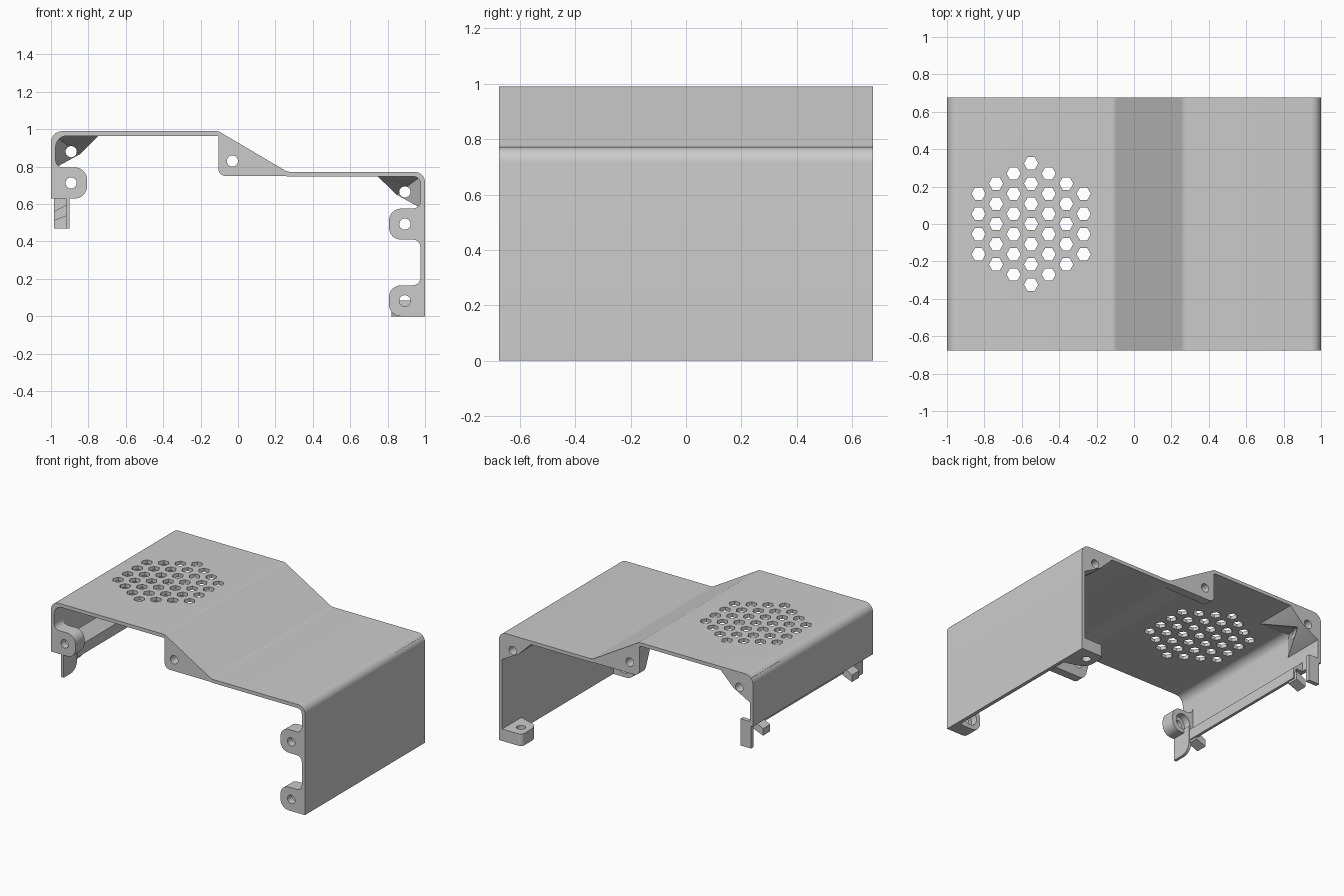
import bpy, bmesh, math
from mathutils import Vector, Matrix

cube = bpy.data.objects.get("Cube")
if cube:
    bpy.data.objects.remove(cube, do_unlink=True)

grey = bpy.data.materials.new("plain_grey")
grey.use_nodes = True
COLOUR = (0.6, 0.6, 0.6, 1)
grey.diffuse_color = COLOUR
grey.node_tree.nodes["Principled BSDF"].inputs["Base Color"].default_value = COLOUR

END = 0.675    # half depth
WALL = 0.025   # shell thickness
HOLE = 0.03    # screw hole radius


def finish(name, bm):
    bmesh.ops.recalc_face_normals(bm, faces=bm.faces)
    mesh = bpy.data.meshes.new(name)
    bm.to_mesh(mesh)
    bm.free()
    mesh.materials.append(grey)
    obj = bpy.data.objects.new(name, mesh)
    bpy.context.collection.objects.link(obj)
    return obj


def rounded(points, steps=8):
    """Corner list (u, v[, radius]) to an outline with filleted corners."""
    out = []
    for i, p in enumerate(points):
        c = Vector(p[:2])
        if len(p) < 3:
            out.append(c)
            continue
        a = (Vector(points[i - 1][:2]) - c).normalized()
        b = (Vector(points[(i + 1) % len(points)][:2]) - c).normalized()
        half = a.angle(b) / 2
        centre = c + (a + b).normalized() * (p[2] / math.sin(half))
        start = c + a * (p[2] / math.tan(half)) - centre
        end = c + b * (p[2] / math.tan(half)) - centre
        sweep = start.angle_signed(end)
        for k in range(steps + 1):
            out.append(centre + Matrix.Rotation(-sweep * k / steps, 2) @ start)
    return out


def prism(name, points, lo, hi, axis="y"):
    """Extrude an outline along one axis."""
    place = {"x": lambda u, v, w: (w, u, v),
             "y": lambda u, v, w: (u, w, v),
             "z": lambda u, v, w: (u, v, w)}[axis]
    bm = bmesh.new()
    outline = rounded(points)
    ends = [[bm.verts.new(place(p.x, p.y, w)) for p in outline] for w in (lo, hi)]
    for ring in ends:
        bm.faces.new(ring)
    for i in range(len(outline)):
        bm.faces.new((ends[0][i - 1], ends[0][i], ends[1][i], ends[1][i - 1]))
    return finish(name, bm)


def cut(obj, cutter):
    mod = obj.modifiers.new("cut", "BOOLEAN")
    mod.operation, mod.solver, mod.object = "DIFFERENCE", "EXACT", cutter
    bpy.context.view_layer.objects.active = obj
    bpy.ops.object.modifier_apply(modifier=mod.name)
    bpy.data.objects.remove(cutter, do_unlink=True)


def bore(obj, centre, radius, length, axis="Y", sides=24):
    bm = bmesh.new()
    turn = Matrix.Rotation(math.pi / 2, 4, "X") if axis == "Y" else Matrix()
    bmesh.ops.create_cone(bm, cap_ends=True, segments=sides, radius1=radius, radius2=radius,
                          depth=length, matrix=Matrix.Translation(centre) @ turn)
    cut(obj, finish("bore_cutter", bm))


# Stepped shell
shell = prism("shell", [
    (-1, 0.63), (-1, 0.99, 0.06), (-0.105, 0.99, 0.04), (0.265, 0.772, 0.06),
    (1, 0.772, 0.055), (1, 0), (1 - WALL, 0), (1 - WALL, 0.747, 0.035),
    (0.26, 0.747, 0.04), (-0.11, 0.965, 0.04), (WALL - 1, 0.965, 0.06),
    (WALL - 1, 0.63)], -END, END)

# Hexagonal vent grid
bm = bmesh.new()
for q in range(-3, 4):
    for r in range(-3, 4):
        if abs(q + r) <= 3:
            spot = Vector((-0.55 + q * 0.0937, (r + q / 2) * 0.108, 0.98))
            turn = Matrix.Rotation(math.pi / 6, 4, "Z")
            bmesh.ops.create_cone(bm, cap_ends=True, segments=6, radius1=0.038,
                                  radius2=0.038, depth=0.1,
                                  matrix=Matrix.Translation(spot) @ turn)
vents = finish("vent_cutter", bm)
flat = max(v.co.x for v in vents.data.vertices) - (-0.55 + 3 * 0.0937)
if flat < 0.037:   # keep a corner pointing along x
    for i, v in enumerate(vents.data.vertices):
        q = round((v.co.x + 0.55) / 0.0937)
        cx = -0.55 + q * 0.0937
        cy = (round(v.co.y / 0.108 - q / 2) + q / 2) * 0.108
        dx, dy = v.co.x - cx, v.co.y - cy
        v.co.x, v.co.y = cx + dy, cy + dx
cut(shell, vents)


# Front screw lugs on the side walls
def lug(name, side, z, blend_below):
    lo, hi, inner, tip = z - 0.083, z + 0.083, 1 - WALL, 0.807
    pts = [(0.99, hi + 0.05), (inner, hi + 0.05), (inner, hi, 0.04),
           (tip, hi, 0.065), (tip, lo, 0.065)]
    if blend_below:
        pts += [(inner, lo, 0.04), (inner, lo - 0.05), (0.99, lo - 0.05)]
    else:
        pts += [(0.99, lo)]
    obj = prism(name, [(side * p[0], *p[1:]) for p in pts], -END, -END + 0.1)
    bore(obj, (side * 0.892, -END, z), HOLE, 0.5)
    bore(obj, (side * 0.892, -END + 0.1, z), 0.055, 0.1)


lug("front_upper_left_lug", 1, 0.493, True)
lug("front_lower_left_lug", 1, 0.083, False)
lug("front_right_lug", -1, 0.713, False)

# Plates that fill the step at both ends, thicker toward the top
for side, name in ((-1, "front_step_plate"), (1, "back_step_plate")):
    plate = prism(name, [(-0.105, 0.98), (-0.105, 0.75, 0.04), (0.265, 0.75), (0.255, 0.77)],
                  side * (END - 0.06), side * END)
    for v in plate.data.vertices:
        if abs(v.co.y) < END - 0.01:
            v.co.y -= side * 0.4 * (v.co.z - 0.75)
    bore(plate, (-0.03, side * END, 0.83), HOLE, 0.6)


# Back corner gussets: a thin triangle with two sloped supports
def gusset(name, side, top, drop):
    out, reach = 0.985, 0.74
    c, a, b = (out, top), (reach, top), (out, top - drop)
    h = ((reach + out) / 2 - 0.015, top - drop / 2 - 0.015)
    bm = bmesh.new()

    def vert(p, y):
        return bm.verts.new((side * p[0], y, p[1]))
    C, A, B, H = (vert(p, END) for p in (c, a, b, h))
    Hi = vert(h, END - 0.05)
    C2, A2, B2 = (vert(p, END - 0.32) for p in (c, a, b))
    for face in ((C, A, H, B), (C2, A2, Hi), (C2, Hi, B2), (A2, A, H), (A2, H, Hi),
                 (B2, H, B), (B2, Hi, H), (C, C2, A2, A), (C, B, B2, C2)):
        bm.faces.new(face)
    obj = finish(name, bm)
    bore(obj, (side * 0.892, END - 0.1, top - 0.09), HOLE, 0.9)


gusset("back_right_gusset", -1, 0.97, 0.18)
gusset("back_left_gusset", 1, 0.755, 0.18)

# Horizontal foot at the back of the tall wall
foot = prism("back_left_foot", [(0.99, END), (0.82, END, 0.03), (0.82, END - 0.17, 0.08),
                                (0.99, END - 0.22)], 0, 0.085, "z")
bore(foot, (0.89, END - 0.09, 0.04), HOLE, 0.3, "Z")

# Inner lip and hanging clips below the short wall
prism("clip_lip", [(-0.98, 0.70), (-0.98, 0.63), (-0.92, 0.63), (-0.92, 0.555),
                   (-0.90, 0.555), (-0.90, 0.63)], -0.52, 0.52)
prism("front_clip_leg", [(-END, 0.66), (-END, 0.47), (-END + 0.15, 0.47, 0.07),
                         (-END + 0.15, 0.66)], -0.92, -0.90, "x")
prism("back_clip_tab", [(-0.985, 0.66), (-0.985, 0.47), (-0.90, 0.47), (-0.90, 0.66)],
      END - 0.03, END)
for y, name in ((-0.5, "front_hook"), (0.5, "back_hook")):
    prism(name, [(-0.91, 0.60), (-0.985, 0.56), (-0.985, 0.51), (-0.91, 0.54)],
          y - 0.04, y + 0.04)

# Smooth rounded corners, keep edges sharp
bpy.ops.object.select_all(action="DESELECT")
for obj in bpy.context.collection.objects:
    if obj.type == "MESH":
        obj.select_set(True)
        bpy.context.view_layer.objects.active = obj
bpy.ops.object.shade_smooth_by_angle(angle=math.radians(25))
